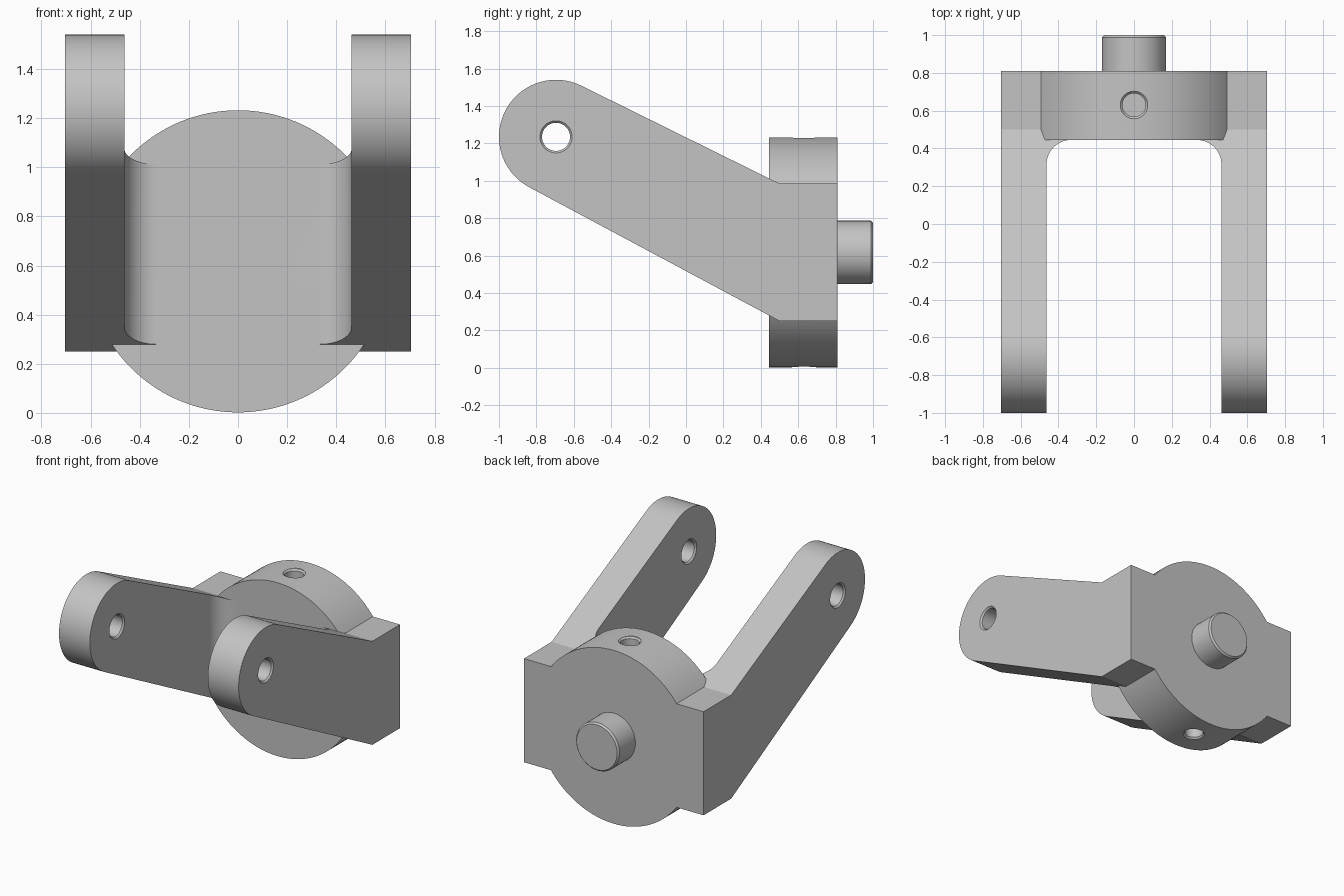
import bpy, bmesh
from math import sin, cos, pi, radians

cube = bpy.data.objects.get("Cube")
if cube:
    bpy.data.objects.remove(cube, do_unlink=True)

steel = bpy.data.materials.new("plain grey metal")
steel.use_nodes = True
GREY = (0.55, 0.55, 0.55, 1)
steel.diffuse_color = GREY
steel.node_tree.nodes["Principled BSDF"].inputs["Base Color"].default_value = GREY


def arc(a, b, r, start, end, n):
    """Points on an arc, angles in degrees."""
    steps = [radians(start + (end - start) * i / n) for i in range(n + 1)]
    return [(a + r * cos(t), b + r * sin(t)) for t in steps]


def loft(name, axis, sections):
    """Closed solid through (position, outline) sections along an axis."""
    place = {"X": lambda t, a, b: (t, a, b),
             "Y": lambda t, a, b: (a, t, b),
             "Z": lambda t, a, b: (a, b, t)}[axis]
    bm = bmesh.new()
    rings = [[bm.verts.new(place(t, a, b)) for a, b in pts] for t, pts in sections]
    n = len(rings[0])
    for lower, upper in zip(rings, rings[1:]):
        for i in range(n):
            j = (i + 1) % n
            bm.faces.new((lower[i], lower[j], upper[j], upper[i]))
    bm.faces.new(rings[0])
    bm.faces.new(rings[-1])
    bmesh.ops.recalc_face_normals(bm, faces=bm.faces)
    mesh = bpy.data.meshes.new(name)
    bm.to_mesh(mesh)
    bm.free()
    mesh.materials.append(steel)
    obj = bpy.data.objects.new(name, mesh)
    bpy.context.collection.objects.link(obj)
    return obj


def turned(name, axis, centre, steps, n=48):
    """Round solid from (position, radius) steps."""
    return loft(name, axis, [(t, arc(*centre, r, 0, 360 - 360 / n, n - 1)) for t, r in steps])


def combine(target, tool, operation):
    mod = target.modifiers.new(operation.lower(), "BOOLEAN")
    mod.operation = operation
    mod.solver = "EXACT"
    mod.object = tool
    bpy.context.view_layer.objects.active = target
    bpy.ops.object.modifier_apply(modifier=mod.name)
    bpy.data.objects.remove(tool, do_unlink=True)


HUB_Z, HUB_R, FRONT, BACK = 0.617, 0.615, 0.445, 0.81
OUT, INN, FILLET = 0.705, 0.463, 0.13
EYE = (-0.695, 1.235)

# Fork: U-shaped plan with filleted inner corners, trimmed to the side profile
half = [(OUT, BACK), (OUT, -1.1), (INN, -1.1)]
half += arc(INN - FILLET, FRONT - FILLET, FILLET, 0, 90, 14)
plan = half + [(-x, y) for x, y in reversed(half)]
fork = loft("fork_body", "Z", [(-0.1, plan), (1.7, plan)])
side = [(0.5, 0.25), (0.9, 0.25), (0.9, 0.985), (0.5, 0.985)]
side += arc(*EYE, 0.305, 63.6, 241.9, 48)
trim = loft("side_trim", "X", [(-0.8, side), (0.8, side)])
combine(fork, trim, "INTERSECT")

# Round hub across the back of the fork
hub = turned("hub", "Y", (0, HUB_Z), [(FRONT, HUB_R), (BACK, HUB_R)], 128)
combine(fork, hub, "UNION")

# Chamfered eye holes through both arm ends
for s in (-1, 1):
    steps = [(INN - 0.05, 0.086), (INN, 0.086), (INN + 0.011, 0.075),
             (OUT - 0.011, 0.075), (OUT, 0.086), (OUT + 0.05, 0.086)]
    hole = turned("eye_cutter", "X", EYE, [(s * x, r) for x, r in steps])
    combine(fork, hole, "DIFFERENCE")

# Chamfered blind holes in the top and bottom of the hub
for s in (-1, 1):
    steps = [(HUB_R + 0.1, 0.073), (HUB_R - 0.004, 0.073),
             (HUB_R - 0.015, 0.062), (HUB_R - 0.25, 0.062)]
    hole = turned("hub_hole_cutter", "Z", (0, 0.63), [(HUB_Z + s * d, r) for d, r in steps])
    combine(fork, hole, "DIFFERENCE")

# Rear pin with a chamfered end
pin = turned("rear_pin", "Y", (0, HUB_Z), [(0.79, 0.17), (0.988, 0.17), (1.0, 0.159)], 64)

# Smooth curved faces, keep edges sharp
bpy.ops.object.select_all(action="DESELECT")
for obj in (fork, pin):
    obj.select_set(True)
bpy.context.view_layer.objects.active = fork
bpy.ops.object.shade_smooth_by_angle(angle=radians(25))
